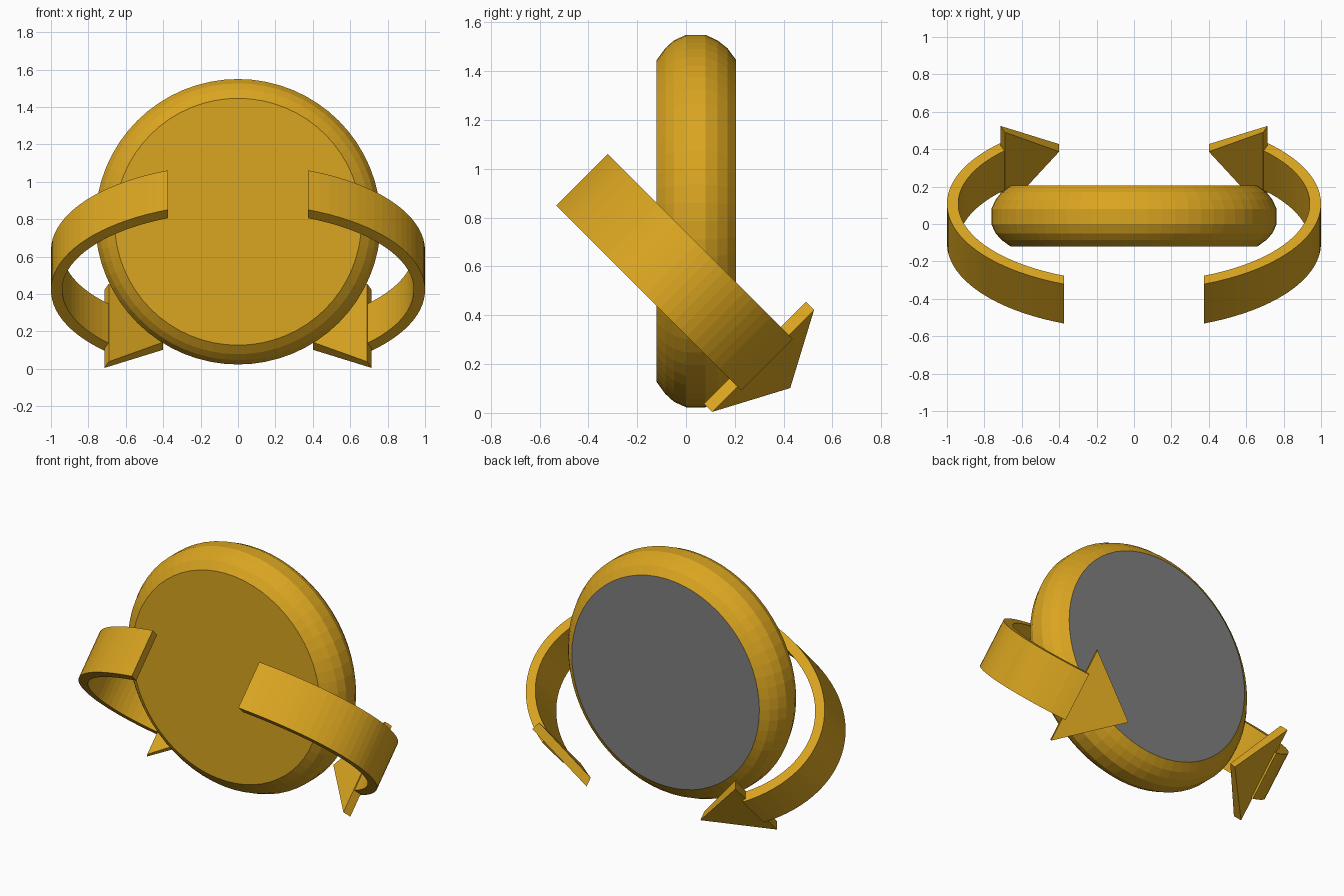
import bpy, bmesh, math
from mathutils import Vector

if "Cube" in bpy.data.objects:
    bpy.data.objects.remove(bpy.data.objects["Cube"])


def material(name, color):
    m = bpy.data.materials.new(name)
    m.diffuse_color = (*color, 1)
    m.use_nodes = True
    m.node_tree.nodes["Principled BSDF"].inputs["Base Color"].default_value = m.diffuse_color
    return m


GOLD = material("gold", (0.701, 0.376, 0.0144))
GREY = material("grey", (0.216, 0.216, 0.216))


def finish(name, bm, mats):
    bmesh.ops.recalc_face_normals(bm, faces=bm.faces)
    me = bpy.data.meshes.new(name)
    bm.to_mesh(me)
    bm.free()
    for m in mats:
        me.materials.append(m)
    ob = bpy.data.objects.new(name, me)
    bpy.context.collection.objects.link(ob)
    return ob


# Rounded disc: profile of (y, radius) spun around the y axis
profile = [(-0.12, 0.66), (-0.085, 0.708), (-0.05, 0.74), (0.0, 0.763),
           (0.08, 0.763), (0.13, 0.74), (0.17, 0.708), (0.205, 0.66)]
SIDES, CENTRE_Z = 64, 0.786
bm = bmesh.new()
rings = []
for y, r in profile:
    rings.append([bm.verts.new((r * math.cos(2 * math.pi * i / SIDES), y,
                                CENTRE_Z + r * math.sin(2 * math.pi * i / SIDES)))
                  for i in range(SIDES)])
for a, b in zip(rings, rings[1:]):
    for i in range(SIDES):
        j = (i + 1) % SIDES
        bm.faces.new((a[i], a[j], b[j], b[i]))
bm.faces.new(rings[0])
back = bm.faces.new(rings[-1])
back.material_index = 1  # grey back plate
finish("disc", bm, [GOLD, GREY])

# Arrows live in a frame tilted 45 degrees: u runs back and down, w back and up
S = math.sqrt(0.5)
W_MID, W_HALF = 0.374, 0.149
U_MID = -0.37


def place(x, u, w):
    return Vector((x, (u + w) * S, (w - u) * S))


def ellipse_arc(a, b, x_front, x_back, n=32):
    t0, t1 = -math.acos(x_front / a), math.acos(x_back / a)
    return [(a * math.cos(t0 + (t1 - t0) * i / n),
             U_MID + b * math.sin(t0 + (t1 - t0) * i / n)) for i in range(n + 1)]


def band(name, side):
    outer = ellipse_arc(1.0, 0.655, 0.375, 0.705)
    inner = ellipse_arc(0.94, 0.593, 0.375, 0.69)
    bm = bmesh.new()
    sections = []
    for o, i in zip(outer, inner):
        sections.append([bm.verts.new(place(side * p[0], p[1], W_MID + s * W_HALF))
                         for p, s in ((o, -1), (o, 1), (i, 1), (i, -1))])
    for a, b in zip(sections, sections[1:]):
        for k in range(4):
            m = (k + 1) % 4
            bm.faces.new((a[k], a[m], b[m], b[k]))
    bm.faces.new(sections[0])
    bm.faces.new(sections[-1])
    finish(name, bm, [GOLD])


def arrowhead(name, side):
    barb = 0.295
    outer = [(0.715, 0.073, W_MID - barb), (0.715, 0.073, W_MID + barb), (0.4, 0.23, W_MID)]
    inner = [(0.69, 0.025, W_MID - barb), (0.69, 0.025, W_MID + barb), (0.4, 0.173, W_MID)]
    bm = bmesh.new()
    a, b = [[bm.verts.new(place(side * x, u, w)) for x, u, w in tri] for tri in (outer, inner)]
    bm.faces.new(a)
    bm.faces.new(b)
    for k in range(3):
        m = (k + 1) % 3
        bm.faces.new((a[k], a[m], b[m], b[k]))
    finish(name, bm, [GOLD])


# Mirrored pair of curved arrows wrapping around the disc
for label, side in (("right", 1), ("left", -1)):
    band(label + "_arrow_band", side)
    arrowhead(label + "_arrow_head", side)
